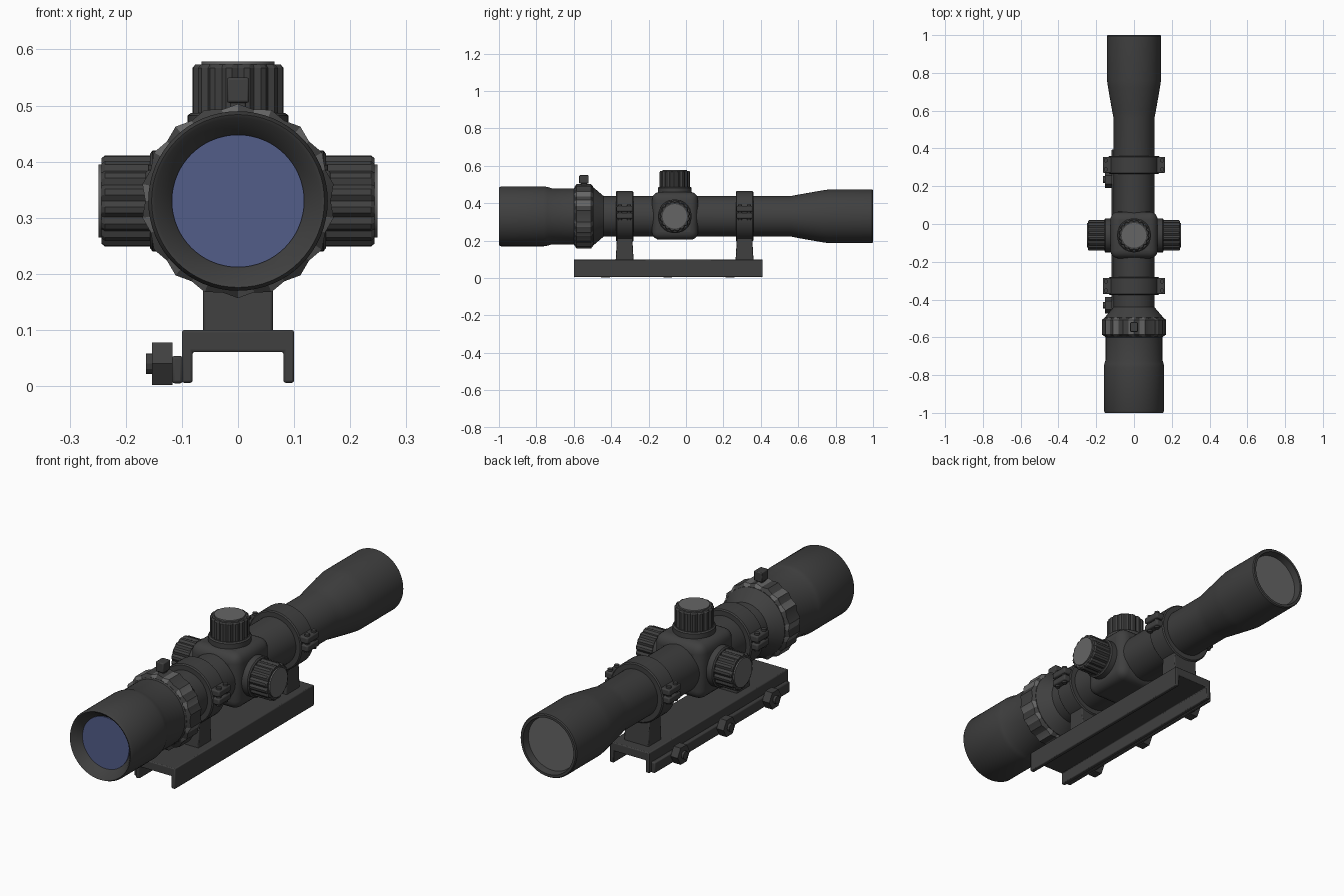
import bpy, bmesh, math
from mathutils import Matrix, Vector

if "Cube" in bpy.data.objects:
    bpy.data.objects.remove(bpy.data.objects["Cube"])


def material(name, rgb):
    m = bpy.data.materials.new(name)
    m.use_nodes = True
    m.diffuse_color = (*rgb, 1)
    bsdf = m.node_tree.nodes["Principled BSDF"]
    bsdf.inputs["Base Color"].default_value = (*rgb, 1)
    bsdf.inputs["Roughness"].default_value = 0.6
    return m


BLACK = material("matte black", (0.05, 0.05, 0.05))
GREY = material("worn grey", (0.13, 0.13, 0.13))
BLUE = material("lens blue", (0.085, 0.11, 0.25))

AXIS_Z = 0.33       # height of the optical axis
TURRET_Y = -0.06    # position of the adjustment knobs
ALONG_Y = Matrix.Translation((0, 0, AXIS_Z)) @ Matrix.Rotation(-math.pi / 2, 4, 'X')


def finish(name, bm, mats, bevel=0, segments=2):
    bmesh.ops.recalc_face_normals(bm, faces=bm.faces)
    mesh = bpy.data.meshes.new(name)
    bm.to_mesh(mesh)
    bm.free()
    for m in mats:
        mesh.materials.append(m)
    ob = bpy.data.objects.new(name, mesh)
    bpy.context.collection.objects.link(ob)
    if bevel:
        mod = ob.modifiers.new("Bevel", 'BEVEL')
        mod.width, mod.segments = bevel, segments
    bpy.ops.object.select_all(action='DESELECT')
    ob.select_set(True)
    bpy.context.view_layer.objects.active = ob
    bpy.ops.object.shade_smooth_by_angle(angle=math.radians(28))
    return ob


def lathe(name, profile, matrix, mats=(BLACK,), n=48, step=0, depth=1.0, rule=None):
    """Revolve (radius, height) points; every step-th side is pulled in as a flute."""
    bm = bmesh.new()
    rings = []
    for r, h in profile:
        ring = []
        for i in range(n):
            a = 2 * math.pi * i / n
            k = r * depth if step and i % step == 0 else r
            ring.append(bm.verts.new(matrix @ Vector((k * math.cos(a), k * math.sin(a), h))))
        rings.append(ring)
    for lo, hi in zip(rings, rings[1:]):
        for i in range(n):
            j = (i + 1) % n
            f = bm.faces.new((lo[i], lo[j], hi[j], hi[i]))
            if rule:
                f.material_index = rule(i)
    bm.faces.new(rings[0])
    bm.faces.new(rings[-1])
    return finish(name, bm, mats)


def box(name, x, y, z, bevel=0.004, segments=2, top=1.0):
    """Box from ranges; top scales its upper face along y."""
    bm = bmesh.new()
    bmesh.ops.create_cube(bm, size=1)
    for v in bm.verts:
        s = top if v.co.z > 0 else 1
        v.co = [(r[0] + r[1]) / 2 + c * (r[1] - r[0]) * k
                for r, c, k in zip((x, y, z), v.co, (1, s, 1))]
    return finish(name, bm, (BLACK,), bevel, segments)


def extrude(name, outline, y0, y1, bevel):
    bm = bmesh.new()
    face = bm.faces.new([bm.verts.new((x, y0, z)) for x, z in outline])
    ext = bmesh.ops.extrude_face_region(bm, geom=[face])
    for v in ext["geom"]:
        if isinstance(v, bmesh.types.BMVert):
            v.co.y = y1
    return finish(name, bm, (BLACK,), bevel)


# Main tube: eyepiece, body and objective bell with recessed ends
lathe("scope_tube", [
    (0.118, -0.955), (0.148, -0.997), (0.154, -1.0), (0.16, -0.988), (0.16, -0.76),
    (0.157, -0.74), (0.15, -0.72), (0.15, -0.60), (0.155, -0.595), (0.155, -0.495),
    (0.108, -0.44), (0.108, 0.56), (0.116, 0.60), (0.137, 0.72), (0.143, 0.76),
    (0.143, 0.995), (0.139, 1.0), (0.128, 1.0), (0.122, 0.965)], ALONG_Y, n=64)
lathe("eyepiece_lens", [(0.118, -0.96), (0.118, -0.954)], ALONG_Y, (BLUE,), n=64)
lathe("objective_lens", [(0.122, 0.964), (0.122, 0.969)], ALONG_Y, (GREY,), n=64)

# Scalloped zoom ring with some worn facets, and its lever
lathe("zoom_ring", [(0.158, -0.595), (0.173, -0.585), (0.173, -0.508), (0.158, -0.496)],
      ALONG_Y, (BLACK, GREY), n=36, step=2, depth=0.955,
      rule=lambda i: 1 if i % 5 in (1, 3) else 0)
box("zoom_lever_stem", (-0.014, 0.014), (-0.562, -0.528), (0.48, 0.515))
box("zoom_lever_head", (-0.02, 0.02), (-0.571, -0.52), (0.505, 0.55))

# Turret housing
box("turret_housing", (-0.125, 0.125), (TURRET_Y - 0.122, TURRET_Y + 0.125),
    (AXIS_Z - 0.125, AXIS_Z + 0.13), 0.042, 5)

# Three fluted adjustment knobs
for side, angle, drop in (("top", 0, 0), ("left", math.pi / 2, 0), ("right", -math.pi / 2, 0)):
    at = Matrix.Translation((0, TURRET_Y, AXIS_Z)) @ Matrix.Rotation(angle, 4, 'Y')
    lathe(side + "_knob_flange", [(0.09, 0.10), (0.09, 0.152), (0.084, 0.157)], at)
    lathe(side + "_knob", [(0.082, 0.15), (0.082, 0.237), (0.077, 0.243)], at,
          step=3, depth=0.92)
    lathe(side + "_knob_cap", [(0.065, 0.24), (0.065, 0.249)], at, (GREY,))

# Two mounting rings with clamp ears, screws and posts
for end, y in (("front", -0.328), ("rear", 0.313)):
    lathe(end + "_mount_ring", [
        (0.105, y - 0.047), (0.13, y - 0.047), (0.135, y - 0.042),
        (0.135, y + 0.042), (0.13, y + 0.047), (0.105, y + 0.047)], ALONG_Y)
    box(end + "_mount_post", (-0.062, 0.062), (y - 0.048, y + 0.048), (0.095, 0.225),
        0.004, 2, 0.84)
    for side, s in (("left", 1), ("right", -1)):
        x = sorted((s * 0.115, s * 0.165))
        for part, z in (("lower", 0.318), ("upper", 0.355)):
            box(f"{end}_{side}_{part}_ear", x, (y - 0.043, y + 0.043), (z, z + 0.03), 0.006)
        for k in (-1, 1):
            at = Matrix.Translation((s * 0.149, y + k * 0.024, 0))
            lathe(f"{end}_{side}_ear_screw", [(0.011, 0.31), (0.011, 0.394)], at, n=12)

# Channel-shaped rail base
half = [(0.1, 0.1), (0.1, 0.006), (0.081, 0.006), (0.081, 0.061)]
extrude("rail_base", half + [(-x, z) for x, z in reversed(half)], -0.6, 0.41, 0.004)

# Side clamp bar with three hex nuts
box("clamp_bar", (-0.118, -0.098), (-0.585, 0.395), (0.005, 0.054), 0.005)
for y in (-0.43, -0.098, 0.235):
    at = Matrix.Translation((0, y, 0.04)) @ Matrix.Rotation(-math.pi / 2, 4, 'Y')
    at = at @ Matrix.Rotation(math.pi / 2, 4, 'Z')
    lathe("clamp_nut", [(0.044, 0.117), (0.044, 0.153)], at, n=6)
    lathe("clamp_screw", [(0.018, 0.15), (0.018, 0.164)], at, n=12)
